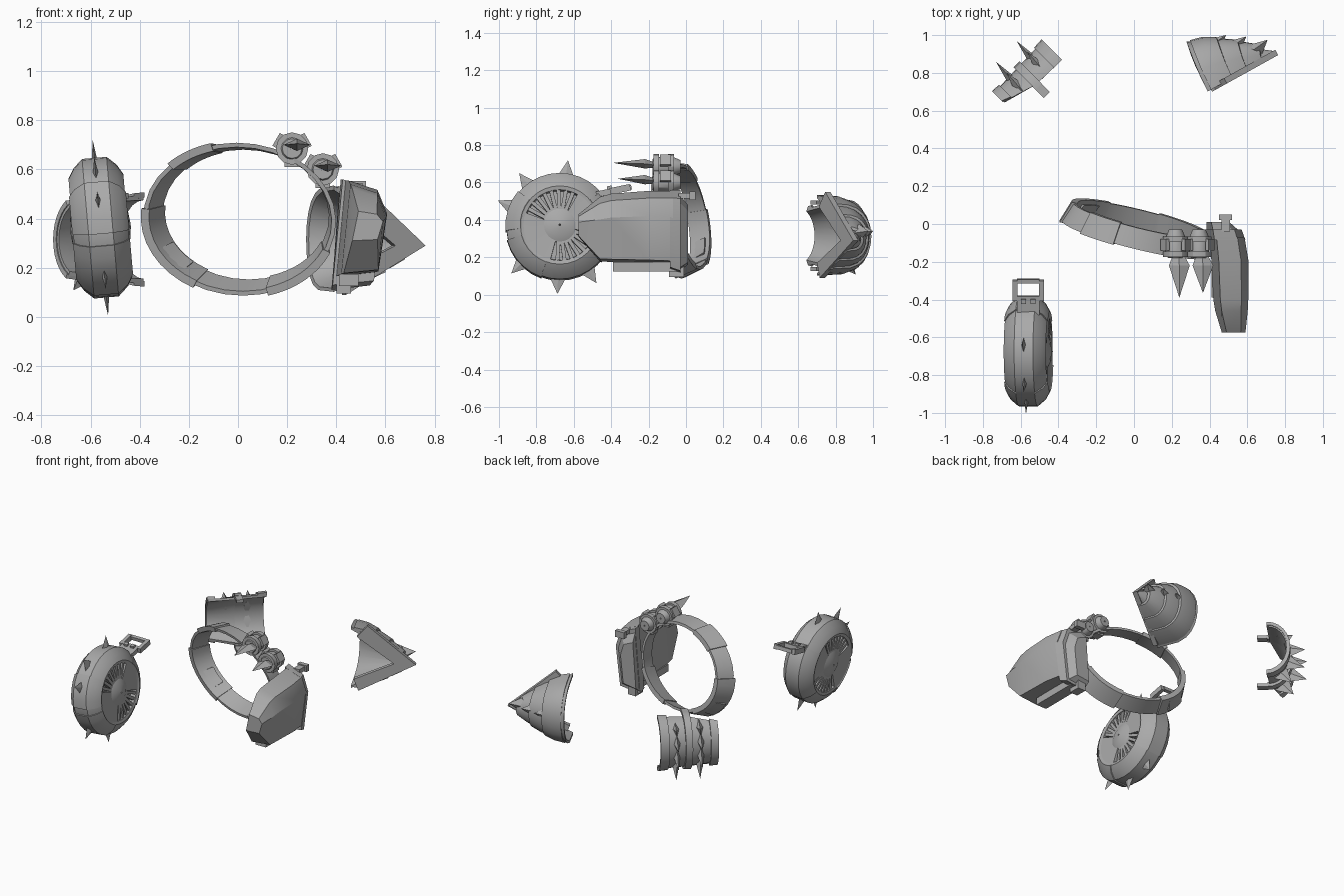
import bpy, bmesh
from math import cos, sin, radians
from mathutils import Vector, Matrix

if "Cube" in bpy.data.objects:
    bpy.data.objects.remove(bpy.data.objects["Cube"])

grey = bpy.data.materials.new("plain_grey")
grey.use_nodes = True
COLOUR = (0.4, 0.4, 0.4, 1)
grey.diffuse_color = COLOUR
grey.node_tree.nodes["Principled BSDF"].inputs["Base Color"].default_value = COLOUR
made = []


def build(name, verts, faces, matrix=Matrix()):
    mesh = bpy.data.meshes.new(name)
    mesh.from_pydata([matrix @ Vector(v) for v in verts], [], faces)
    bm = bmesh.new()
    bm.from_mesh(mesh)
    bmesh.ops.recalc_face_normals(bm, faces=bm.faces)
    bm.to_mesh(mesh)
    bm.free()
    mesh.materials.append(grey)
    ob = bpy.data.objects.new(name, mesh)
    bpy.context.collection.objects.link(ob)
    made.append(ob)


def loft(name, loops, matrix=Matrix(), ring=False):
    """Skin a row of equal loops, capped at both ends or joined as a ring."""
    n, m = len(loops[0]), len(loops)
    faces = []
    for i in range(m if ring else m - 1):
        j = (i + 1) % m
        for k in range(n):
            q = (k + 1) % n
            faces.append((i * n + k, i * n + q, j * n + q, j * n + k))
    if not ring:
        faces += [tuple(range(n)), tuple(range((m - 1) * n, m * n))]
    build(name, [p for lp in loops for p in lp], faces, matrix)


def turn(name, profile, matrix, start=0, end=360, step=11.25):
    """Sweep a closed (x, radius) profile around the local x axis."""
    full = end - start == 360
    n = round((end - start) / step)
    angles = [radians(start + (end - start) * i / n) for i in range(n if full else n + 1)]
    loft(name, [[(x, r * cos(a), r * sin(a)) for x, r in profile] for a in angles], matrix, full)


def box(name, centre, size, matrix=Matrix()):
    x, y, z = (s / 2 for s in size)
    loops = [[(-x, s * y, -z), (x, s * y, -z), (x, s * y, z), (-x, s * y, z)] for s in (-1, 1)]
    loft(name, loops, matrix @ Matrix.Translation(centre))


def spike(name, base, tip, wide, thick, matrix=Matrix()):
    b, w, t = Vector(base), Vector(wide), Vector(thick)
    build(name, [b + w, b + t, b - w, b - t, Vector(tip)],
          [(0, 1, 4), (1, 2, 4), (2, 3, 4), (3, 0, 4), (3, 2, 1, 0)], matrix)


# Spiked wheel
wheel = Matrix.Translation((-0.56, -0.675, 0.363)) @ Matrix.Rotation(radians(-5), 4, "Y")
half = [(0.05, 0.285), (0.088, 0.25), (0.112, 0.21), (0.108, 0.19), (0.07, 0.185),
        (0.07, 0.09), (0.102, 0.09), (0.118, 0.055), (0.124, 0.005)]
turn("wheel_body", half + [(-x, r) for x, r in reversed(half)], wheel)
tread = [(0.05, 0.291), (0.092, 0.255), (0.116, 0.212), (0.106, 0.2)]
tread += [(-x, r) for x, r in reversed(tread)]
for a, b in ((-40, 40), (140, 185), (195, 250)):
    turn("wheel_armour", tread, wheel, a, b)
for side in (-1, 1):
    for a, b in ((160, 255), (-15, 60)):
        turn("wheel_cover", [(side * x, r) for x, r in
                             ((0.06, 0.07), (0.104, 0.07), (0.109, 0.2), (0.06, 0.2))], wheel, a, b)
    for a in [68 + 12 * i for i in range(8)] + [-94 + 12 * i for i in range(7)]:
        box("fan_blade", (side * 0.083, 0.135, 0), (0.04, 0.11, 0.02),
            wheel @ Matrix.Rotation(radians(a), 4, "X"))
for a in (83, 127, 157, 224, 268, 303):
    spin = wheel @ Matrix.Rotation(radians(a), 4, "X")
    spike("wheel_spike", (0, 0.275, 0), (0, 0.36, 0), (0, 0, 0.042), (0.012, 0, 0), spin)

# Buckle loop behind the wheel
loop = Matrix.Translation((-0.56, -0.415, 0.55)) @ Matrix.Rotation(radians(12), 4, "X")
box("buckle_plate", (0, -0.015, 0), (0.12, 0.1, 0.03), loop)
box("buckle_bar", (0, 0.115, 0), (0.12, 0.022, 0.025), loop)
for s in (-1, 1):
    box("buckle_arm", (s * 0.07, 0.065, 0), (0.025, 0.11, 0.035), loop)
    box("buckle_rivet", (s * 0.025, 0.01, 0.02), (0.025, 0.025, 0.02), loop)

# Belt ring and its plates
belt = (Matrix.Translation((0.02, -0.025, 0.407)) @ Matrix.Rotation(radians(-14), 4, "Z")
        @ Matrix.Rotation(radians(10), 4, "X"))


def band(name, start, end, inner, outer, width, steps):
    loops = []
    for i in range(steps + 1):
        a = radians(start + (end - start) * i / steps)
        loops.append([((0.382 * f + o) * cos(a), y, (0.297 * f + o) * sin(a)) for y, f, o in
                      ((-width, 1.03, inner), (-width, 1.03, outer),
                       (width, 0.93, outer), (width, 0.93, inner))])
    if end - start == 360:
        loops.pop()
    loft(name, loops, belt, end - start == 360)


band("belt", 0, 360, -0.008, 0.01, 0.054, 32)
for a, b in ((172, 240), (105, 135), (285, 335)):
    band("belt_plate", a, b, -0.014, 0.02, 0.06, 8)
band("belt_tab", 205, 228, -0.02, 0.026, 0.035, 3)

# Two studs with blades
for x, z in ((0.22, 0.685), (0.345, 0.6)):
    stud = Matrix.Translation((x, -0.11, z)) @ Matrix.Rotation(radians(-90), 4, "Z")
    for d in (-0.045, 0.035):
        turn("stud_collar", [(d, 0.045), (d, 0.066), (d + 0.03, 0.066), (d + 0.03, 0.045)],
             stud, step=30)
    turn("stud_core", [(-0.08, 0.005), (-0.08, 0.035), (-0.04, 0.052),
                       (0.05, 0.052), (0.07, 0.04), (0.07, 0.005)], stud, step=30)
    for a in (30, 150, 270):
        box("stud_tab", (0, 0.065, 0), (0.06, 0.02, 0.06), stud @ Matrix.Rotation(radians(a), 4, "X"))
    tip = -0.39 if z > 0.65 else -0.365
    spike("stud_blade", (x + 0.02, -0.22, z + 0.015), (x + 0.02, tip, z + 0.02),
          (0.055, 0, 0), (0, 0, 0.025))
    spike("stud_blade_root", (x + 0.02, -0.22, z + 0.015), (x + 0.01, -0.1, z),
          (0.055, 0, 0), (0, 0, 0.025))

# Hip pouch
SECTION = ((0, 0), (0.2, 1), (0.8, 0.9), (1, 0.65), (0.82, 0.04))


def pouch(name, rows):
    loft(name, [[(x + w * a, y, z + h * b) for a, b in SECTION] for y, x, w, z, h in rows])


pouch("pouch_body", ((-0.575, 0.465, 0.125, 0.31, 0.12), (-0.46, 0.43, 0.172, 0.178, 0.345),
                     (-0.4, 0.42, 0.185, 0.175, 0.365), (-0.2, 0.41, 0.197, 0.17, 0.385),
                     (-0.07, 0.4, 0.185, 0.165, 0.39)))
pouch("pouch_rim", ((-0.085, 0.385, 0.205, 0.13, 0.43), (-0.03, 0.38, 0.19, 0.11, 0.45)))
pouch("pouch_back", ((-0.03, 0.385, 0.165, 0.13, 0.4), (0.01, 0.385, 0.12, 0.16, 0.32)))
box("pouch_keel", (0.45, -0.22, 0.15), (0.08, 0.34, 0.05))
box("pouch_foot", (0.43, -0.05, 0.125), (0.06, 0.08, 0.06))
box("pouch_clip", (0.485, 0.0, 0.53), (0.045, 0.08, 0.03))
box("pouch_clip_head", (0.485, 0.035, 0.53), (0.07, 0.03, 0.045))

# Shoulder guard, a half cone of layered scales with its tip outward
guard = Matrix.Translation((0.46, 0.74, 0.33)) @ Matrix.Rotation(radians(29), 4, "Z")


def arch(u, size):
    """Half-oval from the lower to the upper front edge at distance u along the guard."""
    points = []
    for i in range(13):
        a = radians(-90 + 15 * i)
        fullness = 0.5 if a < 0 else 0.65
        points.append((u + 0.03 * cos(a), 0.305 * size * max(cos(a), 0) ** fullness,
                       0.23 * size * sin(a) - 0.01 - 0.03 * (1 - size)))
    return points


def scale_shell(name, u0, u1, s0, s1, thick):
    rows = [arch(u0, s0 - thick), arch(u0, s0), arch((u0 + u1) / 2, (s0 + s1) / 2 + 0.03),
            arch(u1, s1), arch(u1, max(s1 - thick, 0.01))]
    loft(name, [list(lp) for lp in zip(*rows)], guard)


scale_shell("guard_shell", -0.08, 0.3, 0.94, 0.06, 0.07)
for u0, u1, s0, s1 in ((-0.06, 0.07, 0.93, 0.76), (0.03, 0.16, 0.76, 0.54), (0.12, 0.25, 0.56, 0.28)):
    scale_shell("guard_scale", u0, u1, s0, s1, 0.06)
    spike("guard_spike", (u1 - 0.01, 0.27 * s1, 0), (u1 + 0.08, 0.27 * s1 + 0.01, 0.01),
          (0.03, -0.04, 0), (0, 0, 0.05), guard)
FRAME = ((0.03, 0.22), (0.34, -0.04), (-0.03, -0.24), (-0.06, -0.16), (0.2, -0.04), (-0.04, 0.14))
loft("guard_frame", [[(u, d, z) for u, z in FRAME] for d in (-0.012, 0.02)], guard)

# Spiked forearm guard, a half pipe open to the front
arm = Matrix.Translation((-0.515, 0.735, 0.315)) @ Matrix.Rotation(radians(45), 4, "Z")


def shell(name, x0, x1, r0, r1, thick, reach0, reach1):
    loops = []
    for i in range(13):
        t = i / 6 - 1
        a0, a1 = radians(reach0 * t), radians(reach1 * t)
        loops.append([(x, 0.8 * r * cos(a), r * sin(a)) for x, r, a in
                      ((x0, r0 - thick, a0), (x0, r0, a0), (x1, r1, a1), (x1, r1 - thick, a1))])
    loft(name, loops, arm)


shell("forearm_shell", -0.185, 0.0, 0.165, 0.172, 0.018, 62, 88)
shell("forearm_shell", 0.0, 0.185, 0.172, 0.178, 0.018, 88, 90)
shell("forearm_cuff", 0.13, 0.19, 0.188, 0.192, 0.022, 90, 90)
shell("forearm_wrist", -0.19, -0.14, 0.182, 0.178, 0.022, 60, 68)
shell("forearm_strap", -0.02, 0.025, 0.192, 0.192, 0.03, 95, 95)
for s in (-1, 1):
    box("strap_end", (0.0, -0.03, s * 0.178), (0.045, 0.09, 0.022), arm)
for x in (-0.075, 0.08):
    for a in (-52, -18, 16, 50):
        c, s = cos(radians(a)), sin(radians(a))
        spike("forearm_spike", (x, 0.12 * c, 0.16 * s), (x + 0.01, 0.25 * c, 0.225 * s - 0.03),
              (0, -0.06 * s, 0.06 * c), (0.024, 0, 0), arm)

# Smooth the curved parts and keep the edges sharp
bpy.ops.object.select_all(action="DESELECT")
for ob in made:
    ob.select_set(True)
bpy.context.view_layer.objects.active = made[0]
bpy.ops.object.shade_smooth_by_angle(angle=radians(30))
